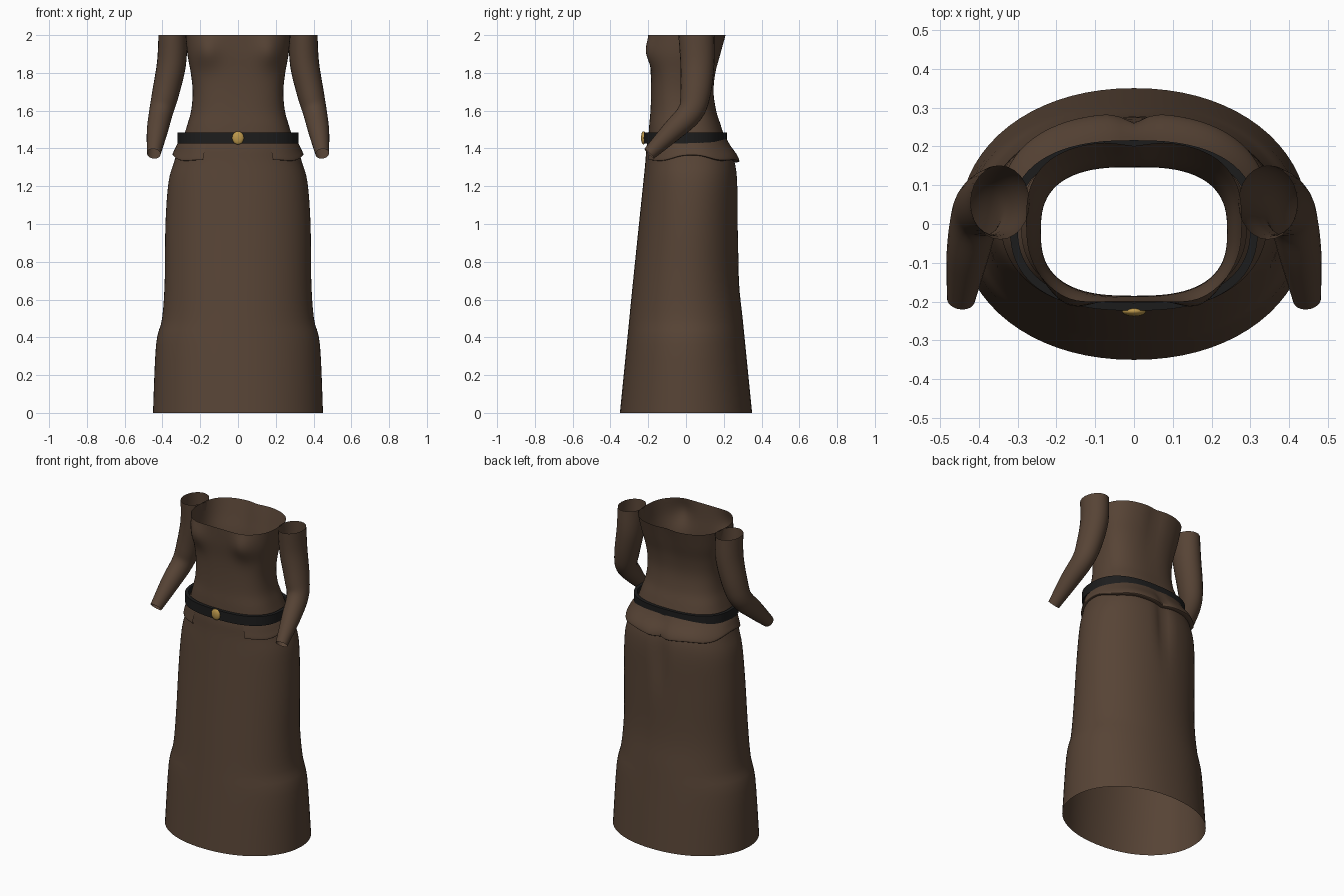
import bpy, bmesh, math
from mathutils import Vector

cube = bpy.data.objects.get("Cube")
if cube:
    bpy.data.objects.remove(cube, do_unlink=True)


def material(name, rgb):
    m = bpy.data.materials.new(name)
    m.use_nodes = True
    m.diffuse_color = (*rgb, 1)
    bsdf = m.node_tree.nodes["Principled BSDF"]
    bsdf.inputs["Base Color"].default_value = (*rgb, 1)
    bsdf.inputs["Roughness"].default_value = 0.8
    return m


BROWN = material("brown cloth", (0.095, 0.057, 0.036))
BLACK = material("black leather", (0.012, 0.012, 0.012))
GOLD = material("gold", (0.5, 0.31, 0.07))


def finish(name, bm, mat):
    me = bpy.data.meshes.new(name)
    bm.to_mesh(me)
    bm.free()
    me.materials.append(mat)
    ob = bpy.data.objects.new(name, me)
    bpy.context.collection.objects.link(ob)
    bpy.ops.object.select_all(action='DESELECT')
    ob.select_set(True)
    bpy.context.view_layer.objects.active = ob
    bpy.ops.object.shade_smooth_by_angle(angle=math.radians(40))
    return ob


def skin(name, rows, mat, closed=True):
    """Join rows of points, listed top to bottom, with quads."""
    bm = bmesh.new()
    grid = [[bm.verts.new(p) for p in row] for row in rows]
    n = len(rows[0])
    for a, b in zip(grid, grid[1:]):
        for j in range(n if closed else n - 1):
            k = (j + 1) % n
            bm.faces.new((a[j], b[j], b[k], a[k]))
    return finish(name, bm, mat)


def smooth_keys(keys, steps):
    """Catmull-Rom interpolation between key tuples."""
    out = []
    for i in range(len(keys) - 1):
        p0, p1 = keys[max(i - 1, 0)], keys[i]
        p2, p3 = keys[i + 1], keys[min(i + 2, len(keys) - 1)]
        for s in range(steps):
            t = s / steps
            out.append(tuple(
                b + 0.5 * t * (c - a + t * (2 * a - 5 * b + 4 * c - d + t * (3 * (b - c) + d - a)))
                for a, b, c, d in zip(p0, p1, p2, p3)))
    return out + [keys[-1]]


def bump(v, centre, width):
    return math.exp(-((v - centre) / width) ** 2)


def ring(key, angles, shape=None):
    """Rounded cross-section from (z, half width, front y, back y, squareness)."""
    z, hx, yf, yb, p = key
    pts = []
    for a in angles:
        c, s = math.cos(a), math.sin(a)
        x = hx * math.copysign(abs(c) ** (2 / p), c)
        y = (yf + yb) / 2 + (yb - yf) / 2 * math.copysign(abs(s) ** (2 / p), s)
        co = Vector((x, y, z))
        if shape:
            shape(co, c, s)
        pts.append(co)
    return pts


FULL = [math.tau * i / 72 for i in range(72)]


# Long skirt with a soft fold at the centre back
def skirt_shape(co, c, s):
    if s > 0:
        co.y -= 0.025 * bump(co.x, 0, 0.04) * bump(co.z, 1.22, 0.2)


skirt_keys = [
    (1.46, 0.295, -0.2, 0.2, 2.5),
    (1.4, 0.315, -0.21, 0.225, 2.4),
    (1.33, 0.338, -0.215, 0.26, 2.3),
    (1.22, 0.368, -0.226, 0.275, 2.2),
    (1.0, 0.384, -0.249, 0.277, 2.1),
    (0.7, 0.388, -0.28, 0.28, 2.1),
    (0.5, 0.402, -0.3, 0.3, 2.1),
    (0.36, 0.434, -0.314, 0.314, 2.1),
    (0.0, 0.45, -0.35, 0.35, 2.1),
]
skin("skirt", [ring(k, FULL, skirt_shape) for k in smooth_keys(skirt_keys, 4)], BROWN)


# Fitted bodice, open at the neckline
def bodice_shape(co, c, s):
    if s < 0:
        for side in (-1, 1):
            co.y -= 0.035 * bump(co.x, side * 0.17, 0.07) * bump(co.z, 1.915, 0.085)
    else:
        co.y -= 0.012 * bump(co.x, 0, 0.05) * bump(co.z, 2.0, 0.2)


bodice_keys = [
    (2.0, 0.278, -0.2, 0.213, 2.7),
    (1.9, 0.268, -0.195, 0.185, 2.7),
    (1.8, 0.25, -0.187, 0.158, 2.7),
    (1.7, 0.24, -0.185, 0.147, 2.7),
    (1.6, 0.248, -0.188, 0.16, 2.6),
    (1.52, 0.27, -0.195, 0.185, 2.6),
    (1.44, 0.295, -0.2, 0.21, 2.5),
]
skin("bodice", [ring(k, FULL, bodice_shape) for k in smooth_keys(bodice_keys, 5)], BROWN)


# Flared jacket tail, open at the front, with a wavy rolled hem
def tail_shape(co, c, s):
    low = min(max((1.46 - co.z) / 0.12, 0), 1)
    co.z += low * (0.026 * abs(c) ** 6 + 0.006 * math.cos(6 * math.atan2(s, c)))
    if s > 0:
        co.y -= low * 0.025 * bump(co.x, 0, 0.035)


tail_keys = [
    (1.47, 0.29, -0.2, 0.205, 2.5),
    (1.42, 0.318, -0.212, 0.235, 2.4),
    (1.37, 0.336, -0.22, 0.272, 2.4),
    (1.34, 0.346, -0.224, 0.285, 2.4),
    (1.332, 0.342, -0.221, 0.279, 2.4),
    (1.334, 0.325, -0.2, 0.255, 2.4),
]
arc = [math.radians(-62 + 304 * i / 72) for i in range(73)]
skin("jacket_tail", [ring(k, arc, tail_shape) for k in smooth_keys(tail_keys, 3)], BROWN, closed=False)

# Belt band with a thin rim
belt_keys = [(z, 0.32 - d, -0.223 + d, 0.216 - d, 2.5)
             for z, d in ((1.485, 0.02), (1.485, 0), (1.425, 0), (1.425, 0.02))]
skin("belt", [ring(k, FULL) for k in belt_keys], BLACK)

# Oval buckle
bm = bmesh.new()
bmesh.ops.create_uvsphere(bm, u_segments=20, v_segments=12, radius=1)
for v in bm.verts:
    v.co = Vector((v.co.x * 0.031, v.co.y * 0.013 - 0.225, v.co.z * 0.035 + 1.456))
finish("buckle", bm, GOLD)

# Bent sleeves, open at both ends: x, y, z, two radii
sleeve_keys = [
    (0.345, 0.055, 2.0, 0.076, 0.095),
    (0.352, 0.06, 1.85, 0.077, 0.09),
    (0.384, 0.05, 1.69, 0.071, 0.08),
    (0.408, 0.022, 1.59, 0.063, 0.068),
    (0.428, -0.075, 1.49, 0.055, 0.056),
    (0.446, -0.195, 1.372, 0.036, 0.036),
]
for side, name in ((1, "left_sleeve"), (-1, "right_sleeve")):
    path = smooth_keys(sleeve_keys, 5)
    centres = [Vector((side * k[0], k[1], k[2])) for k in path]
    rows = []
    for i, k in enumerate(path):
        t = centres[min(i + 1, len(path) - 1)] - centres[max(i - 1, 0)]
        t = Vector((0, 0, -1)) if i == 0 else t.normalized()
        u = Vector((1, 0, 0))
        u = (u - t * u.dot(t)).normalized()
        v = u.cross(t)
        rows.append([centres[i] + u * k[3] * math.cos(a) + v * k[4] * math.sin(a)
                     for a in FULL[::3]])
    skin(name, rows, BROWN)
